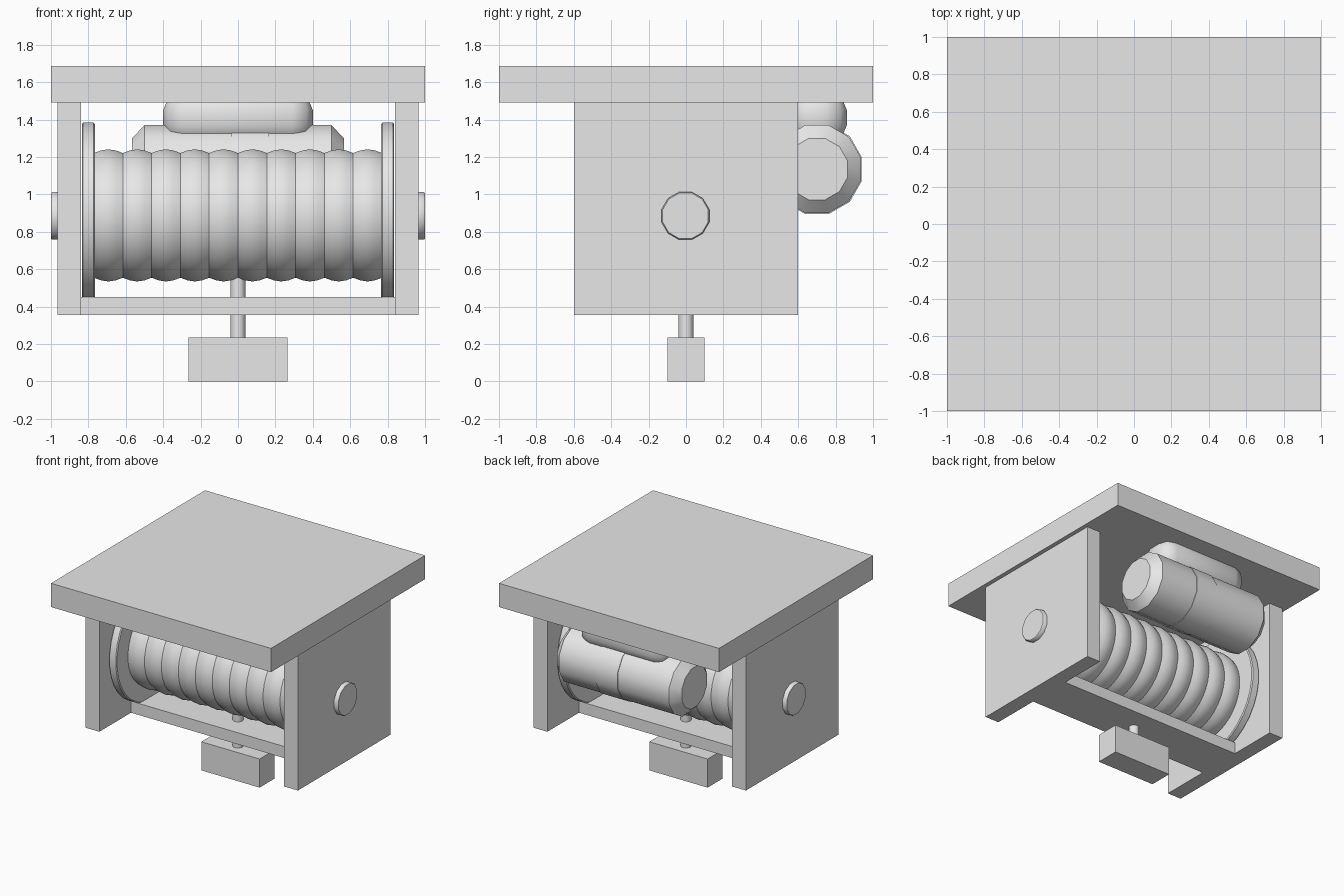
import bpy, bmesh, math

if "Cube" in bpy.data.objects:
    bpy.data.objects.remove(bpy.data.objects["Cube"])

grey = bpy.data.materials.new("light grey")
grey.diffuse_color = (0.8, 0.8, 0.8, 1)
grey.use_nodes = True
grey.node_tree.nodes["Principled BSDF"].inputs["Base Color"].default_value = grey.diffuse_color


def finish(bm, name, smooth=None):
    bmesh.ops.recalc_face_normals(bm, faces=bm.faces)
    me = bpy.data.meshes.new(name)
    bm.to_mesh(me)
    bm.free()
    me.materials.append(grey)
    ob = bpy.data.objects.new(name, me)
    bpy.context.collection.objects.link(ob)
    if smooth:
        bpy.ops.object.select_all(action='DESELECT')
        ob.select_set(True)
        bpy.context.view_layer.objects.active = ob
        bpy.ops.object.shade_smooth_by_angle(angle=math.radians(smooth))
    return ob


def box(name, x, y, z, bevel=0, segments=2):
    """Box from (min, max) ranges, optionally with rounded edges."""
    bm = bmesh.new()
    bmesh.ops.create_cube(bm, size=1)
    for v in bm.verts:
        for i, (lo, hi) in enumerate((x, y, z)):
            v.co[i] = (lo + hi) / 2 + v.co[i] * (hi - lo)
    if bevel:
        bmesh.ops.bevel(bm, geom=bm.edges[:], offset=bevel, segments=segments,
                        profile=0.5, affect='EDGES')
    return finish(bm, name, 50 if bevel else None)


def lathe(name, profile, centre, sides, axis='X', smooth=40):
    """Closed solid turned around an axis; profile is (position, radius)."""
    bm = bmesh.new()
    rings = []
    for p, r in profile:
        ring = []
        for k in range(sides):
            a = 2 * math.pi * (k + 0.5) / sides
            u, w = r * math.cos(a), r * math.sin(a)
            co = (p, centre[0] + u, centre[1] + w) if axis == 'X' else \
                 (centre[0] + u, centre[1] + w, p)
            ring.append(bm.verts.new(co))
        rings.append(ring)
    for a, b in zip(rings, rings[1:]):
        for k in range(sides):
            j = (k + 1) % sides
            bm.faces.new((a[k], a[j], b[j], b[k]))
    bm.faces.new(rings[0])
    bm.faces.new(rings[-1])
    return finish(bm, name, smooth)


# Frame: mounting plate, two cheeks and the lower cross bar
box("top_plate", (-1, 1), (-1, 1), (1.49, 1.685))
box("cross_bar", (-0.84, 0.84), (-0.19, 0.19), (0.355, 0.45))

for side, s in (("left", -1), ("right", 1)):
    box(side + "_cheek", sorted((s * 0.84, s * 0.965)), (-0.6, 0.6), (0.355, 1.49))
    # Drum flange with slightly eased rim
    lathe(side + "_flange", [(s * 0.765, 0.478), (s * 0.772, 0.486),
                             (s * 0.828, 0.486), (s * 0.835, 0.478)],
          (0, 0.90), 32)
    # Axle cap
    lathe(side + "_axle_cap", [(s * 0.96, 0.132), (s * 0.993, 0.132), (s * 1.0, 0.126)],
          (-0.003, 0.885), 12)

# Cable drum: ten rounded windings
turns, steps = 10, 4
drum = []
for i in range(turns * steps + 1):
    t = i / steps
    drum.append((-0.77 + 1.54 * t / turns, 0.335 + 0.02 * abs(math.sin(math.pi * t))))
lathe("cable_drum", drum, (0, 0.8875), 32)

# Motor with chamfered ends, and its strap
lathe("motor", [(-0.567, 0.17), (-0.50, 0.243), (0.50, 0.243), (0.567, 0.17)],
      (0.70, 1.135), 12)
lathe("motor_strap", [(-0.035, 0.248), (0.165, 0.248)], (0.70, 1.135), 12)

# Rounded housing between motor and top plate
box("motor_housing", (-0.4, 0.4), (0.54, 0.86), (1.26, 1.56), bevel=0.11)

# Hanging rod and hook block
lathe("hanging_rod", [(0.2, 0.04), (0.62, 0.04)], (0, 0), 16, axis='Z')
box("hook_block", (-0.265, 0.265), (-0.098, 0.098), (0, 0.235))
